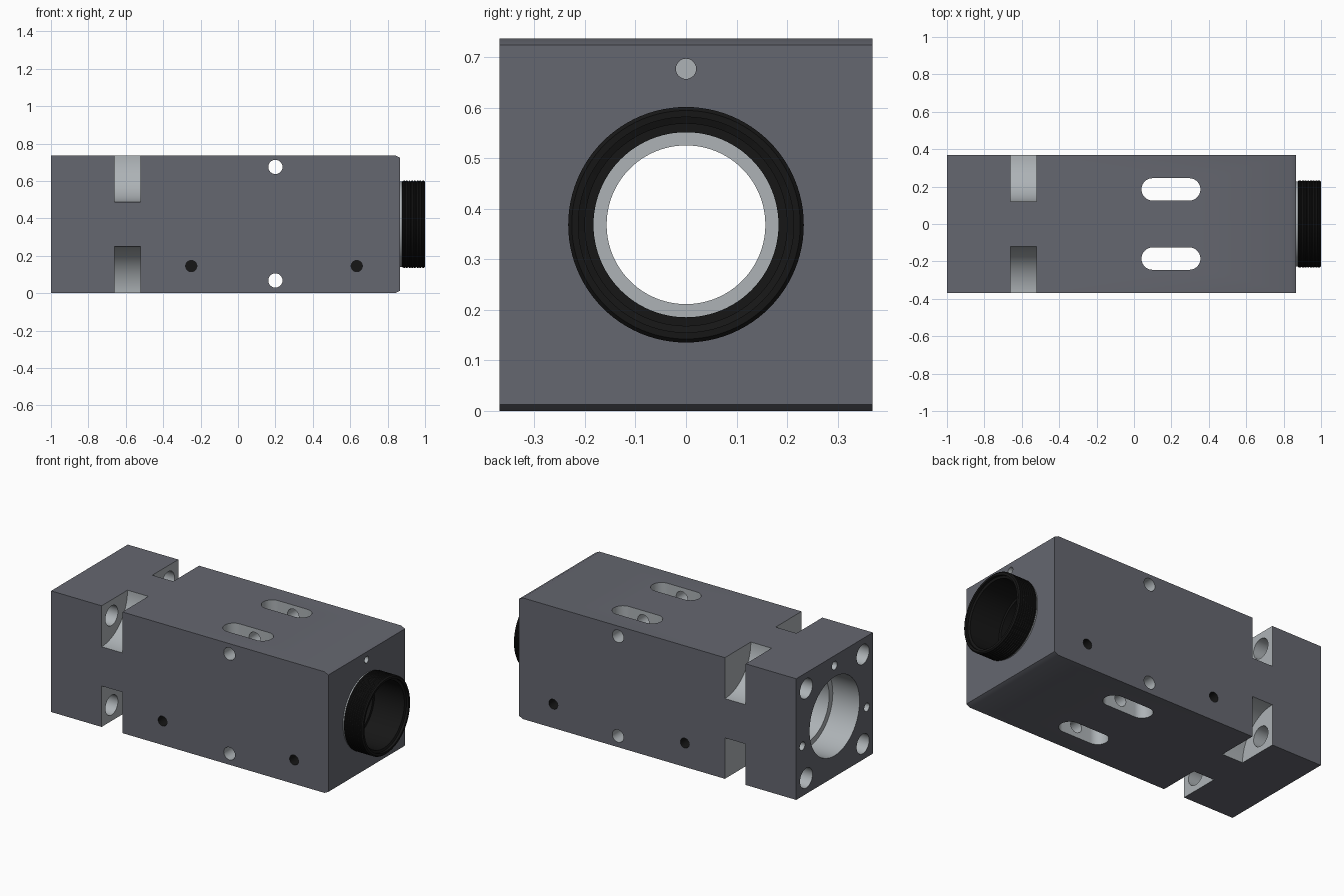
import bpy, bmesh
from math import pi, cos, sin
from mathutils import Matrix, Vector

if "Cube" in bpy.data.objects:
    bpy.data.objects.remove(bpy.data.objects["Cube"])

H = 0.3685  # half width of the square block, also height of the bore axis


def material(name, color):
    m = bpy.data.materials.new(name)
    m.diffuse_color = (*color, 1)
    m.use_nodes = True
    m.node_tree.nodes["Principled BSDF"].inputs["Base Color"].default_value = m.diffuse_color
    return m


DARK = material("anodised_grey", (0.13, 0.135, 0.16))
LIGHT = material("bare_metal", (0.42, 0.45, 0.47))
BLACK = material("black", (0.008, 0.008, 0.008))


def finish(bm, name, mat):
    bmesh.ops.recalc_face_normals(bm, faces=bm.faces)
    me = bpy.data.meshes.new(name)
    bm.to_mesh(me)
    bm.free()
    me.materials.append(mat)
    ob = bpy.data.objects.new(name, me)
    bpy.context.collection.objects.link(ob)
    return ob


def prism(name, points, vec, mat):
    """Extrude a planar outline along vec."""
    bm = bmesh.new()
    face = bm.faces.new([bm.verts.new(p) for p in points])
    res = bmesh.ops.extrude_face_region(bm, geom=[face], use_keep_orig=True)
    verts = [g for g in res["geom"] if isinstance(g, bmesh.types.BMVert)]
    bmesh.ops.translate(bm, verts=verts, vec=vec)
    return finish(bm, name, mat)


def rod(name, a, b, r, mat=LIGHT, n=40):
    """Cylinder between two points."""
    a, b = Vector(a), Vector(b)
    rot = (b - a).to_track_quat('Z', 'Y').to_matrix().to_4x4()
    bm = bmesh.new()
    bmesh.ops.create_cone(bm, cap_ends=True, segments=n, radius1=r, radius2=r,
                          depth=(b - a).length,
                          matrix=Matrix.Translation((a + b) / 2) @ rot)
    return finish(bm, name, mat)


def lathe(name, profile, mat, n=96):
    """Revolve a closed (x, radius) profile round the bore axis."""
    bm = bmesh.new()
    vs = [bm.verts.new((x, 0, H + r)) for x, r in profile]
    edges = [bm.edges.new((vs[i - 1], vs[i])) for i in range(len(vs))
             if profile[i - 1][1] + profile[i][1] > 0]
    bmesh.ops.spin(bm, geom=vs + edges, cent=(0, 0, H), axis=(1, 0, 0),
                   angle=2 * pi, steps=n)
    bmesh.ops.remove_doubles(bm, verts=bm.verts, dist=1e-5)
    return finish(bm, name, mat)


def smooth(ob):
    bpy.ops.object.select_all(action='DESELECT')
    ob.select_set(True)
    bpy.context.view_layer.objects.active = ob
    bpy.ops.object.shade_smooth_by_angle(angle=0.5)


# Square block with chamfered top and bottom edges at the nose
side = [(-1, 0), (0.84, 0), (0.866, 0.013), (0.866, 2 * H - 0.013), (0.84, 2 * H), (-1, 2 * H)]
body = prism("body", [(x, -H, z) for x, z in side], (0, 2 * H, 0), DARK)

cutters = []

# Stepped central bore
cutters.append(lathe("bore_cutter", [
    (-1.1, 0), (-1.1, 0.24), (-0.82, 0.24), (-0.82, 0.205), (0.45, 0.205), (0.45, 0.157),
    (0.55, 0.157), (0.55, 0.223), (0.95, 0.223), (0.95, 0)], LIGHT))

# Rounded corner notches with the mounting holes leading to them
for sy in (-1, 1):
    for sz in (-1, 1):
        y, z = sy * H, H + sz * H
        cutters.append(rod("notch_cutter", (-0.66, y, z), (-0.52, y, z), 0.249, n=96))
        y, z = sy * 0.272, H + sz * 0.272
        cutters.append(rod("mount_hole_cutter", (-1.05, y, z), (-0.6, y, z), 0.06))

# Two long vertical slots
for y in (-0.185, 0.185):
    outline = []
    for cx, start in ((0.295, -pi / 2), (0.1, pi / 2)):
        for i in range(21):
            t = start + pi * i / 20
            outline.append((cx + 0.06 * cos(t), y + 0.06 * sin(t), -0.1))
    cutters.append(prism("slot_cutter", outline, (0, 0, 1), LIGHT))

# Cross holes through the block
for z in (0.068, 0.675):
    cutters.append(rod("cross_hole_cutter", (0.2, -0.5, z), (0.2, 0.5, z), 0.038))

# Blind black threaded holes on both sides
for s in (-1, 1):
    for x in (-0.25, 0.635):
        cutters.append(rod("side_thread_cutter", (x, s * 0.45, 0.145), (x, s * 0.25, 0.145), 0.03, BLACK))

# Small pin holes in the end faces
for y, z in ((0, 0.677), (-0.31, 0.305), (0.31, 0.305)):
    cutters.append(rod("rear_pin_cutter", (-1.05, y, z), (-0.85, y, z), 0.025))
cutters.append(rod("nose_pin_cutter", (0.7, 0, 0.677), (0.95, 0, 0.677), 0.02))

# Cut everything out, keeping the cutter's material on the new walls
bpy.context.view_layer.objects.active = body
for c in cutters:
    c.hide_render = True
    mod = body.modifiers.new("cut", 'BOOLEAN')
    mod.operation = 'DIFFERENCE'
    mod.solver = 'EXACT'
    mod.material_mode = 'TRANSFER'
    mod.object = c
    bpy.ops.object.modifier_apply(modifier=mod.name)
    bpy.data.objects.remove(c)
smooth(body)

# Black threaded nose tube: stepped inside, fine ridges outside
profile = [(0.551, 0.183), (0.78, 0.183), (0.78, 0.2), (0.98, 0.2), (0.985, 0.213), (1, 0.213), (1, 0.226)]
for i in range(8):
    x = 0.993 - i * 0.0145
    profile += [(x, 0.233), (x - 0.007, 0.233), (x - 0.0105, 0.229)]
profile += [(0.877, 0.233), (0.877, 0.222), (0.551, 0.222)]
smooth(lathe("nose_tube", profile, BLACK))

# Bare metal collar in the gap between block and tube
smooth(lathe("collar", [(0.86, 0.215), (0.86, 0.228), (0.8775, 0.228), (0.8775, 0.215)], LIGHT))
